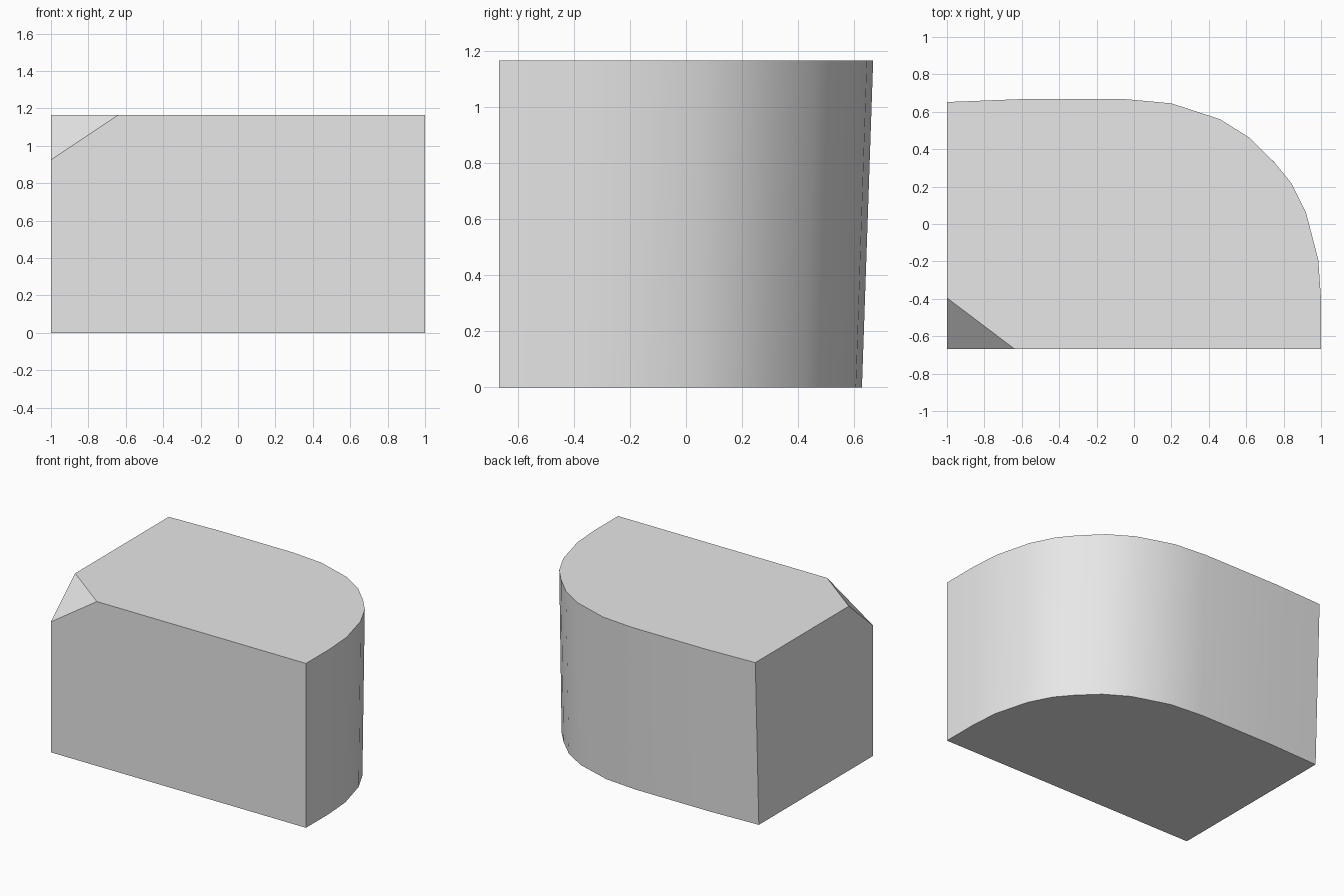
import bpy
import bmesh
import math
from mathutils import Vector

cube = bpy.data.objects.get("Cube")
if cube:
    bpy.data.objects.remove(cube, do_unlink=True)

FRONT, HEIGHT = -0.667, 1.165
DRAFT = 0.97  # the base is slightly shallower than the top

# Plain grey material
grey = bpy.data.materials.new("light_grey")
grey.use_nodes = True
colour = (0.8, 0.8, 0.8, 1)
grey.diffuse_color = colour
grey.node_tree.nodes["Principled BSDF"].inputs["Base Color"].default_value = colour

# Plan outline: straight front and left side, rounded back right
outline = [(-1, FRONT), (1, FRONT), (1, -0.4), (0.985, -0.19), (0.92, 0.06),
           (0.84, 0.22), (0.75, 0.33), (0.62, 0.46), (0.46, 0.56),
           (0.2, 0.645), (-0.04, 0.667), (-0.62, 0.667), (-1, 0.652)]

# Loft from the base outline to the top outline
bm = bmesh.new()
base = [bm.verts.new((x, FRONT + (y - FRONT) * DRAFT, 0)) for x, y in outline]
top = [bm.verts.new((x, y, HEIGHT)) for x, y in outline]
bm.faces.new(base[::-1])
bm.faces.new(top)
count = len(outline)
for i in range(count):
    j = (i + 1) % count
    bm.faces.new((base[i], base[j], top[j], top[i]))

# Slice off the front top corner and close the cut
a = Vector((-0.64, FRONT, HEIGHT))
b = Vector((-1, -0.395, HEIGHT))
c = Vector((-1, FRONT, 0.925))
normal = (b - a).cross(c - a).normalized()
if normal.z < 0:
    normal.negate()
cut = bmesh.ops.bisect_plane(bm, geom=bm.verts[:] + bm.edges[:] + bm.faces[:],
                             plane_co=a, plane_no=normal, clear_outer=True)
edges = [e for e in cut["geom_cut"] if isinstance(e, bmesh.types.BMEdge)]
bmesh.ops.holes_fill(bm, edges=edges, sides=0)
bmesh.ops.recalc_face_normals(bm, faces=bm.faces[:])

mesh = bpy.data.meshes.new("rounded_block")
bm.to_mesh(mesh)
bm.free()
mesh.materials.append(grey)
block = bpy.data.objects.new("rounded_block", mesh)
bpy.context.collection.objects.link(block)

# Smooth curved wall, sharp corners
bpy.ops.object.select_all(action="DESELECT")
block.select_set(True)
bpy.context.view_layer.objects.active = block
bpy.ops.object.shade_smooth_by_angle(angle=math.radians(30))
